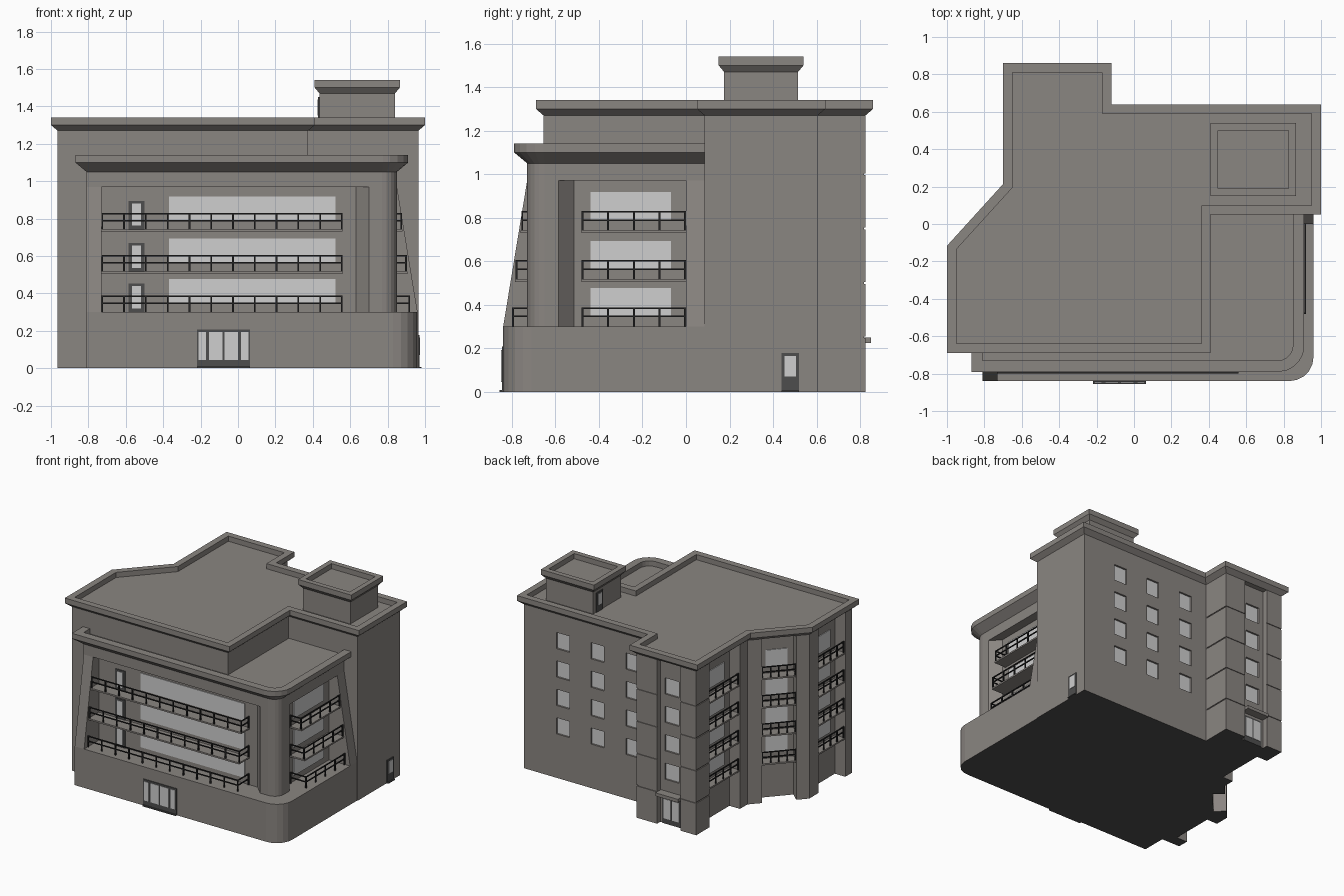
import bpy, bmesh, math
from mathutils import Vector

if "Cube" in bpy.data.objects:
    bpy.data.objects.remove(bpy.data.objects["Cube"])


def material(name, r, g, b):
    m = bpy.data.materials.new(name)
    m.diffuse_color = (r, g, b, 1)
    m.use_nodes = True
    m.node_tree.nodes["Principled BSDF"].inputs["Base Color"].default_value = m.diffuse_color
    return m


WALL = material("warm grey wall", 0.255, 0.236, 0.220)
DARK = material("dark grey frame", 0.075, 0.075, 0.075)
GLASS = material("pale glass", 0.62, 0.62, 0.62)
RAIL = material("black metal", 0.018, 0.018, 0.018)

parts = {}  # name -> (bmesh, material)


def part(name, mat):
    return parts.setdefault(name, (bmesh.new(), mat))[0]


def hexa(bm, low, high):
    """Six-sided solid from four lower and four upper corners."""
    v = [bm.verts.new(p) for p in list(low) + list(high)]
    for f in ((3, 2, 1, 0), (4, 5, 6, 7), (0, 1, 5, 4), (1, 2, 6, 5), (2, 3, 7, 6), (3, 0, 4, 7)):
        bm.faces.new([v[i] for i in f])


def slab(name, mat, a, b, o0, o1, z0, z1):
    """Box along the wall line a-b, from offset o0 to o1 outward (right of a-b)."""
    a, b = Vector(a), Vector(b)
    d = (b - a).normalized()
    n = Vector((d.y, -d.x))
    q = [a + n * o1, b + n * o1, b + n * o0, a + n * o0]
    hexa(part(name, mat), [(*p, z0) for p in q], [(*p, z1) for p in q])


def offset(poly, d):
    """Mitred outward offset of an anticlockwise outline."""
    out = []
    for i, p in enumerate(poly):
        p, prev, nxt = Vector(p), Vector(poly[i - 1]), Vector(poly[(i + 1) % len(poly)])
        e, f = (p - prev).normalized(), (nxt - p).normalized()
        n, m = Vector((e.y, -e.x)), Vector((f.y, -f.x))
        out.append(p + (n + m) * d / (1 + n.dot(m)))
    return out


def stack(name, poly, rings):
    """Solid through outline rings given as (offset, height)."""
    bm = part(name, WALL)
    loops = [[bm.verts.new((*p, z)) for p in offset(poly, o)] for o, z in rings]
    n = len(poly)
    for lo, hi in zip(loops, loops[1:]):
        for i in range(n):
            j = (i + 1) % n
            bm.faces.new((lo[i], lo[j], hi[j], hi[i]))
    bm.faces.new(loops[0][::-1])
    bm.faces.new(loops[-1])


def along(a, b, t):
    return tuple(Vector(a).lerp(Vector(b), t))


def arc(cx, cy, r, n=5):
    return [(cx + r * math.sin(i / n * math.pi / 2), cy - r * math.cos(i / n * math.pi / 2))
            for i in range(n + 1)]


def notch(a, b, t0, t1, d):
    """Outline points from a (inclusive) to b (exclusive) with a recess of depth d."""
    e = (Vector(b) - Vector(a)).normalized()
    inward = Vector((-e.y, e.x)) * d
    p, q = Vector(along(a, b, t0)), Vector(along(a, b, t1))
    return [a, tuple(p), tuple(p + inward), tuple(q + inward), tuple(q)]


def railing(a, b, off, z, n):
    for h in (0.05, 0.088):
        slab("balcony_rails", RAIL, a, b, off - 0.008, off, z + h - 0.007, z + h)
    length = (Vector(b) - Vector(a)).length
    for i in range(n + 1):
        t = i * (length - 0.009) / n / length
        slab("balcony_rails", RAIL, along(a, b, t), along(a, b, t + 0.009 / length),
             off - 0.009, off, z, z + 0.085)


def window(a, b, z0, z1, base=0.0):
    """Window set back into the main wall, with its cutter."""
    slab("window_cutter", DARK, a, b, base - 0.02, base + 0.03, z0, z1)
    slab("windows", GLASS, a, b, base - 0.021, base - 0.014, z0, z1)


def door(a, b, z0, z1, panes, glass_low=0.02):
    slab("door_frames", DARK, a, b, -0.002, 0.006, z0, z1)
    for t0, t1 in panes:
        slab("door_glass", GLASS, along(a, b, t0), along(a, b, t1), 0, 0.009, z0 + glass_low, z1 - 0.014)


FLOORS = (0.30, 0.52, 0.74, 0.96)

# Main block: footprint with full-height recesses at the rear left
L0, L1, L2, L3 = (-0.665, 0.825), (-0.665, 0.2), (-0.965, -0.13), (-0.965, -0.655)
sides = [(L0, L1, 0.256, 0.856), (L1, L2, 0.24, 0.79), (L2, L3, 0.21, 0.84)]
main = [(0.375, -0.655), (0.375, 0.085), (0.965, 0.085), (0.965, 0.605), (-0.155, 0.605)]
plan = main + notch((-0.155, 0.825), L0, 0.343, 0.735, 0.04)
for s in sides:
    plan += notch(*s, 0.09)
stack("main_walls", plan + [L3], [(0, 0), (0, 1.27)])
stack("main_cornice", main + [(-0.155, 0.825), L0, L1, L2, L3],
      [(0, 1.27), (0.035, 1.30), (0.035, 1.34), (-0.015, 1.34), (-0.015, 1.30)])

# Rear windows in a regular grid, plus the tower column
for z in FLOORS:
    for x in (0.63, 0.335, 0.035):
        window((x + 0.055, 0.605), (x - 0.055, 0.605), z + 0.04, z + 0.165)
    window((-0.37, 0.825), (-0.49, 0.825), z + 0.04, z + 0.165, -0.04)

# Joints cut around the tower piers
for z in (0.25, 0.5, 0.75, 1.0):
    for a, b in (((-0.155, 0.612), (-0.155, 0.84)), ((-0.14, 0.825), (-0.68, 0.825)), (L0, (-0.665, 0.66))):
        slab("joint_cutter", DARK, a, b, -0.006, 0.02, z - 0.004, z + 0.004)

# Balconies in the rear left recesses
for a, b, t0, t1 in sides:
    p, q = along(a, b, t0), along(a, b, t1)
    for z in FLOORS:
        slab("recess_balcony_floors", WALL, p, q, -0.1, -0.005, z - 0.012, z)
        railing(p, q, -0.008, z, 4)
        slab("recess_windows", GLASS, along(p, q, 0.18), along(p, q, 0.82), -0.092, -0.084, z + 0.045, z + 0.18)

# Front wing: base with rounded corner, recessed core, top band and cornice
inner = [(0.3, 0.1), (0.3, -0.6)]
stack("front_base", [(-0.81, -0.6), (-0.81, -0.84)] + arc(0.83, -0.71, 0.13) + [(0.96, 0.1)] + inner,
      [(0, 0), (0, 0.30)])
stack("front_core", [(-0.78, -0.6), (-0.78, -0.66), (0.63, -0.66), (0.70, -0.73)] + arc(0.77, -0.65, 0.08)
      + [(0.85, -0.585), (0.78, -0.515), (0.78, 0.1)] + inner, [(0, 0.30), (0, 0.97)])
band = [(-0.81, -0.6), (-0.81, -0.73)] + arc(0.77, -0.65, 0.08) + [(0.85, 0.1)] + inner
stack("front_band", band, [(0, 0.97), (0, 1.05)])
stack("front_cornice", band, [(0, 1.05), (0.06, 1.10), (0.06, 1.14), (0, 1.14), (0, 1.10)])

# Sloping end fins
bm = part("sloping_fins", WALL)
hexa(bm, [(-0.81, -0.84, 0.3), (-0.73, -0.84, 0.3), (-0.73, -0.6, 0.3), (-0.81, -0.6, 0.3)],
     [(-0.81, -0.73, 0.97), (-0.73, -0.73, 0.97), (-0.73, -0.6, 0.97), (-0.81, -0.6, 0.97)])
hexa(bm, [(0.7, 0, 0.3), (0.96, 0, 0.3), (0.96, 0.09, 0.3), (0.7, 0.09, 0.3)],
     [(0.7, 0, 0.97), (0.85, 0, 0.97), (0.85, 0.09, 0.97), (0.7, 0.09, 0.97)])

# Front and right balconies, stepping back with the fins
for z, out in zip((0.30, 0.517, 0.742), (0.14, 0.123, 0.097)):
    for a, b, n in (((-0.73, -0.66), (0.56, -0.66), 11), ((0.78, -0.48), (0.78, 0), 4)):
        if z > 0.3:
            slab("balcony_floors", WALL, a, b, -0.01, out + 0.003, z - 0.012, z)
        railing(a, b, out, z, n)
    railing((0.56, -0.66 - out), (0.56, -0.66), 0, z, 1)
    railing((0.78, -0.48), (0.78 + out, -0.48), 0, z, 1)
    slab("front_windows", GLASS, (-0.37, -0.66), (0.52, -0.66), -0.002, 0.006, z + 0.045, z + 0.177)
    slab("side_windows", GLASS, (0.78, -0.44), (0.78, -0.07), -0.002, 0.006, z + 0.045, z + 0.177)
    door((-0.585, -0.66), (-0.5, -0.66), z, z + 0.153, [(0.22, 0.78)])

# Ground doors with sills, rear canopy
door((-0.22, -0.84), (0.065, -0.84), 0, 0.207,
     [(0.03, 0.17), (0.23, 0.485), (0.515, 0.77), (0.83, 0.97)], 0.045)
slab("door_sills", DARK, (-0.22, -0.84), (0.065, -0.84), 0, 0.016, 0, 0.009)
door((0.965, 0.44), (0.965, 0.52), 0, 0.178, [(0.17, 0.83)], 0.07)
slab("door_sills", DARK, (0.965, 0.44), (0.965, 0.52), 0, 0.016, 0, 0.007)
door((-0.35, 0.785), (-0.51, 0.785), 0, 0.205, [(0.08, 0.47), (0.53, 0.92)], 0.04)
slab("rear_canopy", WALL, (-0.335, 0.785), (-0.525, 0.785), -0.01, 0.065, 0.225, 0.25)

# Roof stair house
stack("roof_house", [(0.435, 0.175), (0.84, 0.175), (0.84, 0.515), (0.435, 0.515)],
      [(0, 1.295), (0, 1.47), (0.025, 1.50), (0.025, 1.54), (-0.015, 1.54), (-0.015, 1.50)])
door((0.435, 0.48), (0.435, 0.40), 1.30, 1.45, [(0.2, 0.8)], 0.05)

# Turn every part into an object; undersides at ground level are dark
objs = {}
for name, (bm, mat) in parts.items():
    bmesh.ops.recalc_face_normals(bm, faces=bm.faces)
    mesh = bpy.data.meshes.new(name)
    mesh.materials.append(mat)
    if name in ("main_walls", "front_base"):
        mesh.materials.append(DARK)
        for f in bm.faces:
            if f.normal.z < -0.9 and f.calc_center_median().z < 0.01:
                f.material_index = 1
    bm.to_mesh(mesh)
    bm.free()
    objs[name] = bpy.data.objects.new(name, mesh)
    bpy.context.collection.objects.link(objs[name])

# Cut the window openings and pier joints
for name in ("window_cutter", "joint_cutter"):
    cutter = objs[name]
    cutter.data.materials.clear()
    cutter.data.materials.append(WALL)
    cutter.hide_render = True
    cutter.hide_viewport = True
    mod = objs["main_walls"].modifiers.new(name, 'BOOLEAN')
    mod.operation = 'DIFFERENCE'
    mod.solver = 'EXACT'
    mod.use_self = True
    mod.object = cutter
